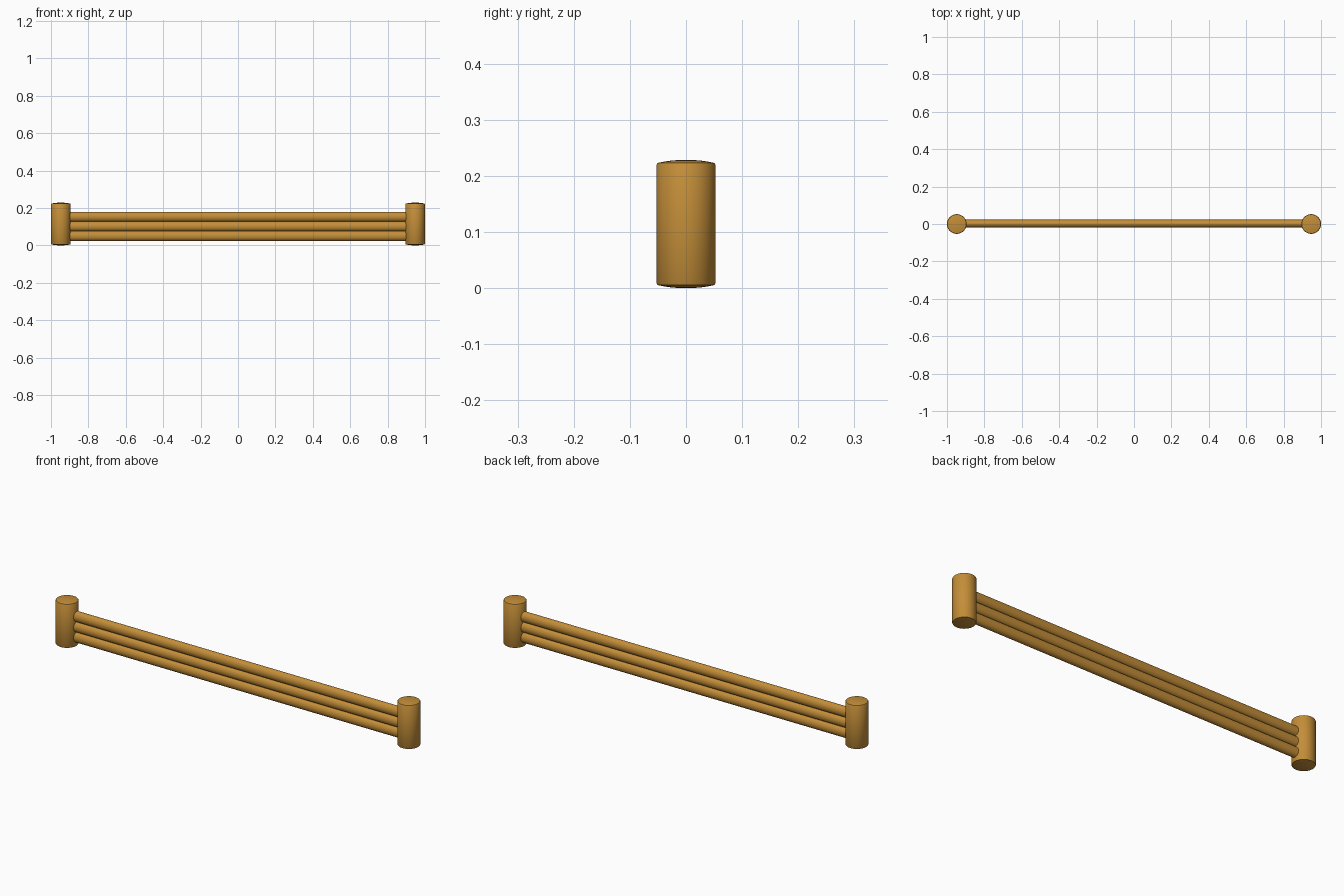
import bpy, bmesh, math

if "Cube" in bpy.data.objects:
    bpy.data.objects.remove(bpy.data.objects["Cube"])

mat = bpy.data.materials.new("wood")
mat.diffuse_color = (0.55, 0.27, 0.04, 1)
mat.use_nodes = True
mat.node_tree.nodes["Principled BSDF"].inputs["Base Color"].default_value = mat.diffuse_color


def lathe(name, profile, sides=48):
    """Spin an (r, z) profile that starts and ends on the z axis."""
    bm = bmesh.new()
    vs = [bm.verts.new((r, 0, z)) for r, z in profile]
    es = [bm.edges.new(p) for p in zip(vs, vs[1:])]
    bmesh.ops.spin(bm, geom=vs + es, cent=(0, 0, 0), axis=(0, 0, 1),
                   angle=2 * math.pi, steps=sides)
    bmesh.ops.remove_doubles(bm, verts=bm.verts, dist=1e-5)
    bmesh.ops.recalc_face_normals(bm, faces=bm.faces)
    me = bpy.data.meshes.new(name)
    bm.to_mesh(me)
    bm.free()
    me.materials.append(mat)
    ob = bpy.data.objects.new(name, me)
    bpy.context.collection.objects.link(ob)
    bpy.ops.object.select_all(action='DESELECT')
    ob.select_set(True)
    bpy.context.view_layer.objects.active = ob
    bpy.ops.object.shade_smooth_by_angle(angle=math.radians(35))
    return ob


# End posts with gently domed ends
R, H, DOME = 0.0525, 0.229, 0.006
lower = [(R * f, DOME * f * f) for f in (0, 0.25, 0.5, 0.75, 0.96)] + [(R, 0.009)]
profile = lower + [(r, H - z) for r, z in reversed(lower)]
for side, x in (("left", -1), ("right", 1)):
    lathe(side + "_post", profile).location.x = x * (1 - R)

# Three stacked round rails running between the posts
L, RR = 0.94, 0.026
rail_profile = [(0, -L), (RR, -L), (RR, L), (0, L)]
for i, level in enumerate(("lower", "middle", "upper")):
    rail = lathe(level + "_rail", rail_profile, 32)
    rail.rotation_euler.y = math.pi / 2
    rail.scale.y = 0.8
    rail.location = (0, 0.002, 0.05 + 0.0515 * i)
